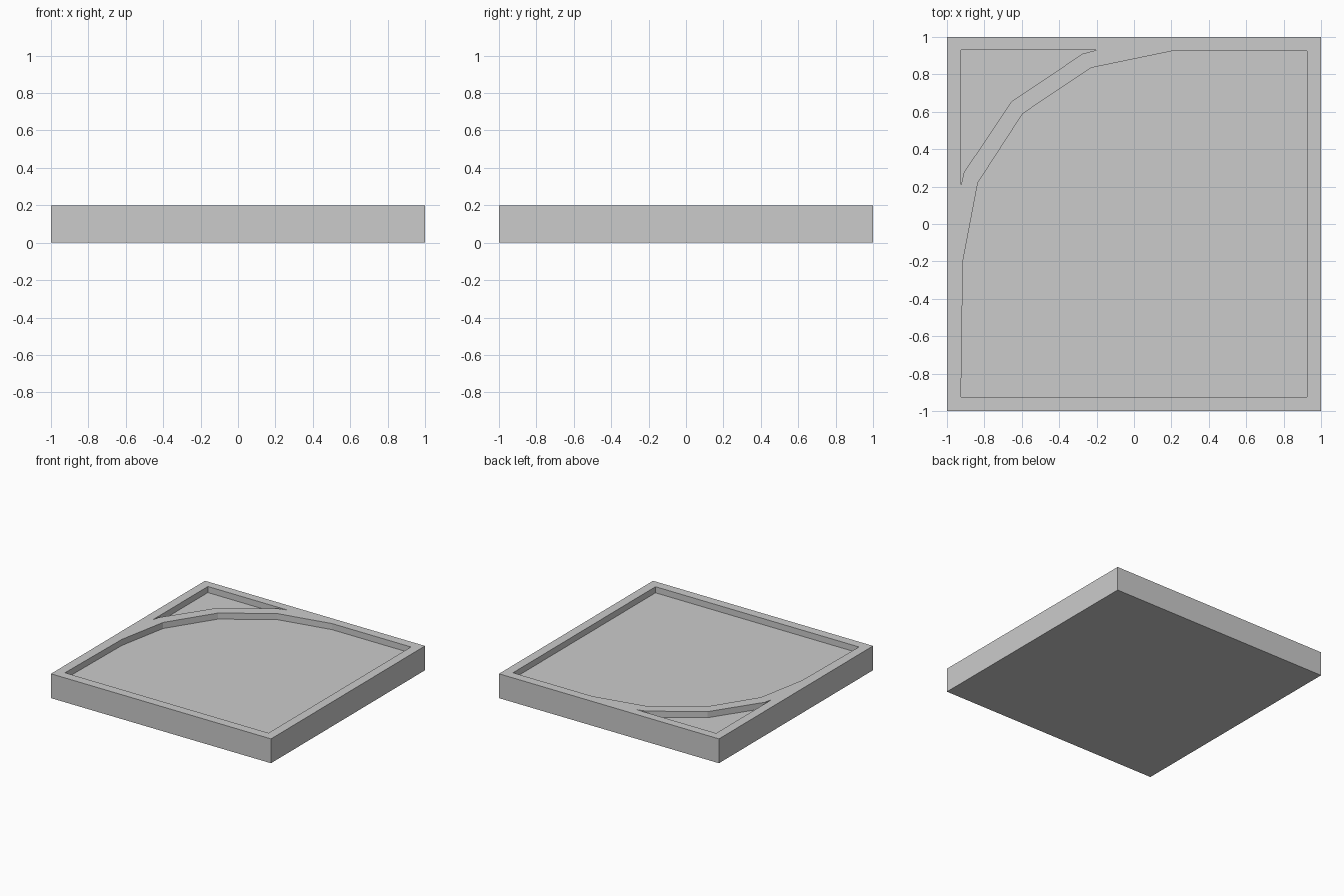
import bpy
import bmesh

if "Cube" in bpy.data.objects:
    bpy.data.objects.remove(bpy.data.objects["Cube"])

HEIGHT = 0.2
FLOOR = 0.15
INNER = 0.925


def prism(name, outline, z0, z1):
    """Extrude a flat outline between two heights."""
    bm = bmesh.new()
    face = bm.faces.new([bm.verts.new((x, y, z0)) for x, y in outline])
    ext = bmesh.ops.extrude_face_region(bm, geom=[face])
    top = [v for v in ext["geom"] if isinstance(v, bmesh.types.BMVert)]
    bmesh.ops.translate(bm, verts=top, vec=(0, 0, z1 - z0))
    bmesh.ops.recalc_face_normals(bm, faces=bm.faces[:])
    mesh = bpy.data.meshes.new(name)
    bm.to_mesh(mesh)
    bm.free()
    obj = bpy.data.objects.new(name, mesh)
    bpy.context.collection.objects.link(obj)
    return obj


# Square tile body
tile = prism("tile", [(-1, -1), (1, -1), (1, 1), (-1, 1)], 0, HEIGHT)

# Large recess, with a faceted curve across the back left corner
main_recess = [(INNER, INNER), (0.205, INNER), (-0.23, 0.835), (-0.595, 0.59),
               (-0.835, 0.22), (-0.915, -0.2), (-INNER, -INNER), (INNER, -INNER)]

# Small corner recess on the other side of the curved rib
corner_recess = [(-INNER, 0.93), (-INNER, 0.205), (-0.91, 0.275),
                 (-0.655, 0.655), (-0.275, 0.91), (-0.2, 0.93)]

# Cut both recesses into the top
cutters = [prism("main_recess_cutter", main_recess, FLOOR, HEIGHT + 0.1),
           prism("corner_recess_cutter", corner_recess, FLOOR, HEIGHT + 0.1)]
for cutter in cutters:
    cutter.hide_render = True
    mod = tile.modifiers.new(cutter.name, "BOOLEAN")
    mod.operation = "DIFFERENCE"
    mod.solver = "EXACT"
    mod.object = cutter

# Bake the cuts and discard the cutters
bpy.context.view_layer.objects.active = tile
tile.select_set(True)
for mod in list(tile.modifiers):
    bpy.ops.object.modifier_apply(modifier=mod.name)
for cutter in cutters:
    bpy.data.objects.remove(cutter)
